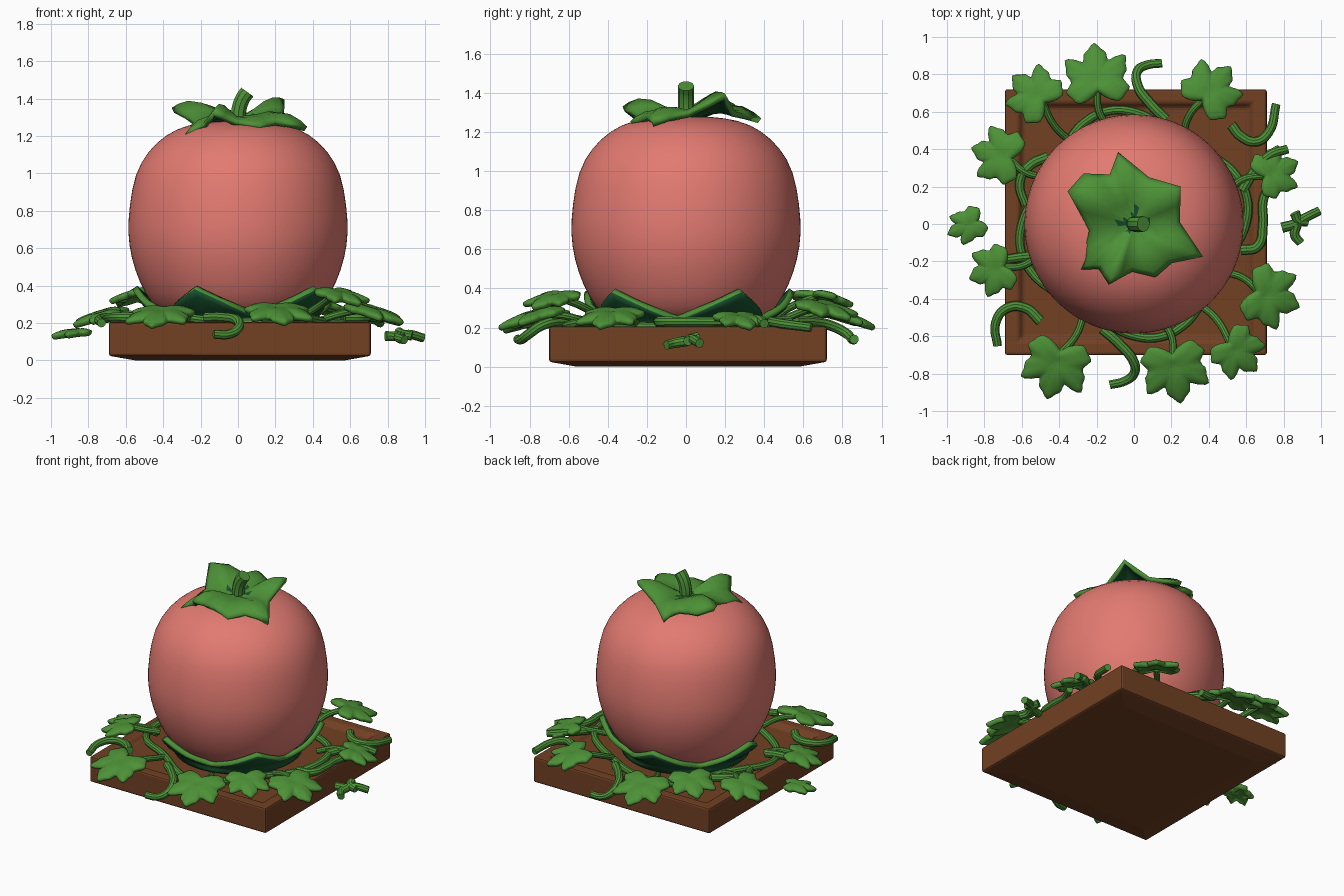
import bpy, bmesh, math
from mathutils import Vector, Matrix

if "Cube" in bpy.data.objects:
    bpy.data.objects.remove(bpy.data.objects["Cube"])


def material(name, rgb):
    m = bpy.data.materials.new(name)
    m.diffuse_color = (*rgb, 1)
    m.use_nodes = True
    m.node_tree.nodes["Principled BSDF"].inputs["Base Color"].default_value = m.diffuse_color
    return m


PINK = material("fruit pink", (0.76, 0.195, 0.165))
GREEN = material("leaf green", (0.074, 0.285, 0.038))
DARK = material("dark green", (0.009, 0.085, 0.028))
BROWN = material("wood brown", (0.168, 0.052, 0.017))


def make(name, verts, faces, mats, thick=0.0, offset=0.0, subdiv=0, back=0, rim=0):
    me = bpy.data.meshes.new(name)
    me.from_pydata([tuple(v) for v in verts], [], faces)
    for m in mats:
        me.materials.append(m)
    bm = bmesh.new()
    bm.from_mesh(me)
    bmesh.ops.remove_doubles(bm, verts=bm.verts, dist=1e-5)
    bmesh.ops.recalc_face_normals(bm, faces=bm.faces)
    bm.to_mesh(me)
    bm.free()
    me.polygons.foreach_set("use_smooth", [True] * len(me.polygons))
    ob = bpy.data.objects.new(name, me)
    bpy.context.collection.objects.link(ob)
    if thick:
        s = ob.modifiers.new("thickness", 'SOLIDIFY')
        s.thickness, s.offset = thick, offset
        s.material_offset, s.material_offset_rim = back, rim
    if subdiv:
        s = ob.modifiers.new("smooth", 'SUBSURF')
        s.levels = s.render_levels = subdiv
    return ob


def ring_faces(rings, n):
    return [(r * n + i, r * n + (i + 1) % n, (r + 1) * n + (i + 1) % n, (r + 1) * n + i)
            for r in range(rings - 1) for i in range(n)]


def tube(name, pts, radius=0.026, taper=1.0, cyclic=False):
    cu = bpy.data.curves.new(name, 'CURVE')
    cu.dimensions = '3D'
    cu.bevel_depth, cu.bevel_resolution, cu.resolution_u = radius, 3, 6
    cu.use_fill_caps = True
    sp = cu.splines.new('BEZIER')
    sp.bezier_points.add(len(pts) - 1)
    sp.use_cyclic_u = cyclic
    for i, (b, p) in enumerate(zip(sp.bezier_points, pts)):
        b.co = p
        b.handle_left_type = b.handle_right_type = 'AUTO'
        b.radius = 1 + (taper - 1) * i / (len(pts) - 1)
    cu.materials.append(GREEN)
    ob = bpy.data.objects.new(name, cu)
    bpy.context.collection.objects.link(ob)
    bpy.ops.object.select_all(action='DESELECT')
    ob.select_set(True)
    bpy.context.view_layer.objects.active = ob
    bpy.ops.object.convert(target='MESH')
    bpy.ops.object.shade_smooth_by_angle()


# wooden base: square slab with a sunken top and slightly domed underside
bm = bmesh.new()
bmesh.ops.create_cube(bm, size=1, matrix=Matrix.Translation((0.01, 0.01, 0.115))
                      @ Matrix.Diagonal((1.4, 1.42, 0.18, 1)))
for up, inset, depth in ((1, 0.10, 0.0), (1, 0.04, -0.03), (-1, 0.2, 0.022)):
    f = max(bm.faces, key=lambda f: f.normal.z * up * 10 + f.calc_area())
    bmesh.ops.inset_region(bm, faces=[f], thickness=inset, depth=depth)
low = min(v.co.z for v in bm.verts)
for v in bm.verts:
    if v.co.z < 0.03:
        v.co.z -= low if v.co.z < 0.01 else 0
me = bpy.data.meshes.new("wooden_base")
bm.to_mesh(me)
bm.free()
me.materials.append(BROWN)
base = bpy.data.objects.new("wooden_base", me)
bpy.context.collection.objects.link(base)
bev = base.modifiers.new("soft edges", 'BEVEL')
bev.width, bev.segments = 0.012, 2

# fruit body: lathed profile
PROFILE = [(0, .21), (.25, .213), (.38, .23), (.465, .30), (.53, .42), (.573, .55), (.592, .68),
           (.583, .82), (.554, 1.0), (.483, 1.12), (.385, 1.21), (.27, 1.262), (.12, 1.28), (0, 1.275)]
N = 48
make("fruit", [(r * math.cos(2 * math.pi * i / N), r * math.sin(2 * math.pi * i / N), z)
               for r, z in PROFILE for i in range(N)],
     ring_faces(len(PROFILE), N), [PINK], subdiv=1)


def fruit_r(z):
    for (r0, z0), (r1, z1) in zip(PROFILE, PROFILE[1:]):
        if z0 <= z <= z1:
            return r0 + (r1 - r0) * (z - z0) / (z1 - z0)
    return 0.25


# lower calyx: five-pointed cup, green rim, tips leaning away from the fruit
N, R, verts = 80, 6, []
for j in range(R):
    for i in range(N):
        a = 2 * math.pi * i / N - math.radians(114)
        d = abs((i / N * 5 + 0.5) % 1 - 0.5) * 2
        peak = (1 - d) ** 1.25
        t = j / (R - 1)
        z = 0.19 + (0.06 + 0.14 * peak) * t
        r = fruit_r(max(z, .235)) + 0.016 + 0.025 * peak * t
        verts.append((r * math.cos(a), r * math.sin(a), z))
make("lower_calyx", verts, ring_faces(R, N), [DARK, GREEN], thick=0.034, rim=1)

# upper calyx: star of arched sepals, folded down between the tips
STAR = [(.37, -.175, 1.25), (.245, .01, 1.30), (.25, .20, 1.395), (.08, .25, 1.305),
        (-.085, .385, 1.27), (-.13, .265, 1.30), (-.27, .27, 1.32), (-.355, .175, 1.35),
        (-.24, -.035, 1.275), (-.285, -.245, 1.205), (-.19, -.24, 1.265), (-.135, -.325, 1.33),
        (-.01, -.255, 1.28), (.115, -.285, 1.255), (.2, -.21, 1.28)]
n, verts = len(STAR), []
# insert a point half way along every edge of the outline
POINTS = []
for p, q in zip(STAR, STAR[1:] + STAR[:1]):
    POINTS += [Vector(p), (Vector(p) + Vector(q)) / 2 * 1.0]
for t, lift in ((0.06, 0), (0.17, 0.0), (0.35, 0.02), (0.55, 0.035), (0.75, 0.034), (0.9, 0.018), (1, 0)):
    for p in POINTS:
        far = max(0, min(1.6, (p.xy.length - .2) / .1))
        verts.append((p.x * t, p.y * t, 1.295 + (p.z - 1.295) * t ** 1.2 + lift * far))
calyx = make("upper_calyx", verts, ring_faces(7, 2 * n) + [tuple(range(2 * n))], [GREEN, DARK],
             thick=0.03, offset=-1, back=1)
for f in calyx.data.polygons:   # dark hollows beside the stalk
    c = f.center
    if 0.02 < c.xy.length < 0.075 and math.sin(5 * math.atan2(c.y, c.x)) > 0.1:
        f.material_index = 1

# fruit stalk
tube("stalk", [(0, 0, 1.26), (.005, 0, 1.34), (.025, 0, 1.40), (.05, 0, 1.435)], 0.042)

# ivy leaves: mirrored lobed outline, domed and tilted outwards
HALF = [(0, 1.16), (10, .84), (21, .86), (29, .52), (41, .85), (51, 1.12), (60, .82), (74, .86),
        (84, .54), (104, .96), (118, .74), (137, .86), (158, .42)]
OUTLINE = HALF + [(180, .16)] + [(360 - a, r) for a, r in HALF[:0:-1]]


def leaf(k, cx, cy, z, size, heading, tilt=16, narrow=1.0):
    rot = Matrix.Rotation(math.radians(heading), 4, 'Z') @ Matrix.Rotation(math.radians(tilt), 4, 'Y')
    n, verts = len(OUTLINE), []
    for t, h in ((.06, .04), (.5, .1), (.9, .0), (1.0, -.06)):
        for a, r in OUTLINE:
            a = math.radians(a)
            s = t * (1 if t > .8 else (.75 / r) ** .6)   # inner rings rounder than the edge
            p = Vector((r * s * math.cos(a) - .2, r * s * math.sin(a) * narrow, h)) * size
            verts.append(rot @ p + Vector((cx, cy, z)))
    make(f"leaf_{k}", verts, ring_faces(4, n) + [tuple(range(n))], [GREEN], thick=0.036, subdiv=1)
    # leaf stem back towards the fruit
    start = rot @ Vector((-.35 * size, 0, 0)) + Vector((cx, cy, z))
    d = Vector((start.x, start.y, 0)).normalized() * 0.53
    end = Vector((d.x, d.y, 0.225))
    if k != "small_left":
        tube(f"leaf_stem_{k}", [end, (end + start) / 2 + Vector((-d.y * .05, d.x * .05, .01)), start], 0.02)


LEAVES = [(-.54, .70, .34, .175, 140), (-.20, .80, .25, .205, 95), (.42, .725, .29, .185, 50),
          (-.73, .37, .235, .175, 165), (-.76, -.25, .225, .155, 200), (.76, .28, .235, .155, 25),
          (.735, -.39, .25, .195, -20), (-.42, -.77, .235, .21, -105), (.22, -.79, .25, .21, -80),
          (.56, -.69, .34, .165, -45)]
for k, data in enumerate(LEAVES, 1):
    leaf(k, *data)
leaf("small_left", -.895, -.01, .14, .13, 205, 6, .8)

# curling vines lying over the base
VINES = [
    [(.17, .56, .23), (.09, .64, .23), (.02, .74, .21), (.02, .82, .17), (.07, .85, .14), (.15, .86, .14)],
    [(-.17, -.56, .23), (-.08, -.64, .23), (0, -.74, .21), (0, -.80, .17), (-.05, -.84, .14), (-.13, -.86, .14)],
    [(.52, .53, .23), (.57, .47, .23), (.65, .44, .23), (.72, .49, .22), (.76, .64, .20)],
    [(-.5, -.52, .23), (-.58, -.45, .23), (-.68, -.45, .23), (-.74, -.53, .22), (-.73, -.65, .20)],
    [(.57, -.14, .23), (.66, -.12, .23), (.69, 0, .23), (.69, .12, .23), (.73, .22, .23)],
    [(.58, .18, .23), (.65, .29, .24), (.73, .37, .24), (.82, .40, .22)],
    [(-.46, .36, .23), (-.56, .31, .24), (-.61, .22, .23), (-.58, .1, .22)],
    [(-.52, -.17, .22), (-.62, -.18, .23), (-.74, -.2, .22)],
    [(.79, -.02, .13), (.86, .0, .13), (.91, .03, .14), (.99, .07, .12)],
    [(.87, .0, .13), (.86, -.06, .12), (.89, -.1, .11)],
    [(.86, .06, .15), (.88, .02, .14), (.93, .01, .13)],
]
for k, pts in enumerate(VINES, 1):
    tube(f"vine_{k}", pts, 0.028, 0.85)

# wavy vine circling the fruit
ring = []
for i in range(28):
    a = 2 * math.pi * i / 28
    r = 0.57 + 0.05 * math.sin(4 * a + 0.6)
    ring.append((r * math.cos(a), r * math.sin(a), 0.215 + 0.012 * math.sin(5 * a)))
tube("ring_vine", ring, 0.024, 1.0, True)
